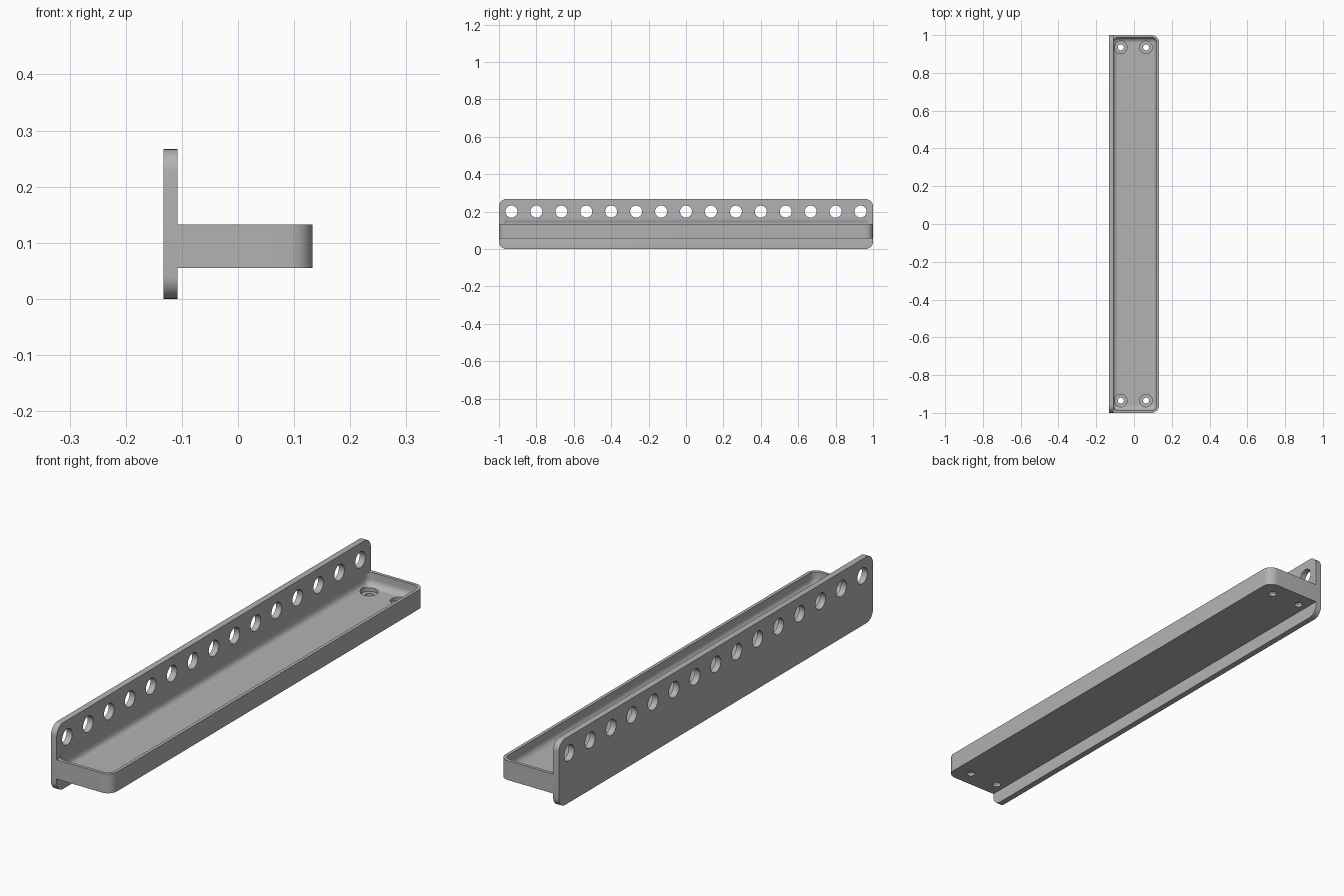
import bpy, bmesh, math
from mathutils import Matrix, Vector

cube = bpy.data.objects.get("Cube")
if cube:
    bpy.data.objects.remove(cube, do_unlink=True)

grey = bpy.data.materials.new("plain grey")
grey.use_nodes = True
grey.diffuse_color = (0.45, 0.45, 0.45, 1)
grey.node_tree.nodes["Principled BSDF"].inputs["Base Color"].default_value = grey.diffuse_color


def finish(bm, name, helper=False):
    mesh = bpy.data.meshes.new(name)
    bm.to_mesh(mesh)
    bm.free()
    mesh.materials.append(grey)
    ob = bpy.data.objects.new(name, mesh)
    bpy.context.collection.objects.link(ob)
    ob.hide_render = helper
    ob.hide_viewport = helper
    return ob


def rounded_box(name, lo, hi, radius, pick, helper=False):
    """Box between two corners; edges chosen by pick(direction, midpoint) are rounded."""
    lo, hi = Vector(lo), Vector(hi)
    bm = bmesh.new()
    bmesh.ops.create_cube(bm, size=1)
    for v in bm.verts:
        v.co = Vector(lo[i] + (v.co[i] + 0.5) * (hi[i] - lo[i]) for i in range(3))
    edges = [e for e in bm.edges
             if pick((e.verts[0].co - e.verts[1].co).normalized(),
                     (e.verts[0].co + e.verts[1].co) / 2)]
    bmesh.ops.bevel(bm, geom=edges, offset=radius, segments=8, profile=0.5, affect='EDGES')
    return finish(bm, name, helper)


def drills(name, centres, radius, depth, axis):
    """A set of parallel cylinders used as one cutter."""
    bm = bmesh.new()
    turn = Matrix.Rotation(math.pi / 2, 4, 'Y') if axis == 'X' else Matrix()
    for c in centres:
        bmesh.ops.create_cone(bm, cap_ends=True, segments=40, radius1=radius, radius2=radius,
                              depth=depth, matrix=Matrix.Translation(c) @ turn)
    return finish(bm, name, True)


def cut(ob, *cutters):
    for c in cutters:
        m = ob.modifiers.new(c.name, 'BOOLEAN')
        m.operation, m.solver, m.object = 'DIFFERENCE', 'EXACT', c


back, face, front = -0.133, -0.108, 0.133
base, floor, rim = 0.055, 0.08, 0.133

# Upright plate with rounded corners, and the tray that projects from it
plate = rounded_box("mounting_plate", (back, -1, 0), (face, 1, 0.267), 0.04,
                    lambda d, m: abs(d.x) > 0.9)
tray = rounded_box("tray", (face, -1, base), (front, 1, rim), 0.04,
                   lambda d, m: abs(d.z) > 0.9 and m.x > 0)

# Soft-edged hollow, which also bites slightly into the plate
hollow = rounded_box("hollow_cutter", (face - 0.004, -0.987, floor), (0.12, 0.987, 0.163),
                     0.027, lambda d, m: True, helper=True)

# Row of holes along the plate
row = drills("row_cutter", [((back + face) / 2, i * 0.1333, 0.2) for i in range(-7, 8)],
             0.032, 0.1, 'X')

# Stepped screw holes in the tray corners
spots = [(x, y) for x in (-0.07, 0.064) for y in (-0.935, 0.935)]
screws = drills("screw_cutter", [(x, y, floor) for x, y in spots], 0.016, 0.2, 'Z')
heads = drills("screw_head_cutter", [(x, y, floor + 0.007) for x, y in spots], 0.033, 0.04, 'Z')

cut(plate, hollow, row)
cut(tray, hollow, screws, heads)

# Smooth the rounded surfaces while keeping crisp edges
for ob in (plate, tray):
    bpy.ops.object.select_all(action='DESELECT')
    ob.select_set(True)
    bpy.context.view_layer.objects.active = ob
    for m in list(ob.modifiers):
        bpy.ops.object.modifier_apply(modifier=m.name)
    bpy.ops.object.shade_smooth_by_angle(angle=math.radians(30))
